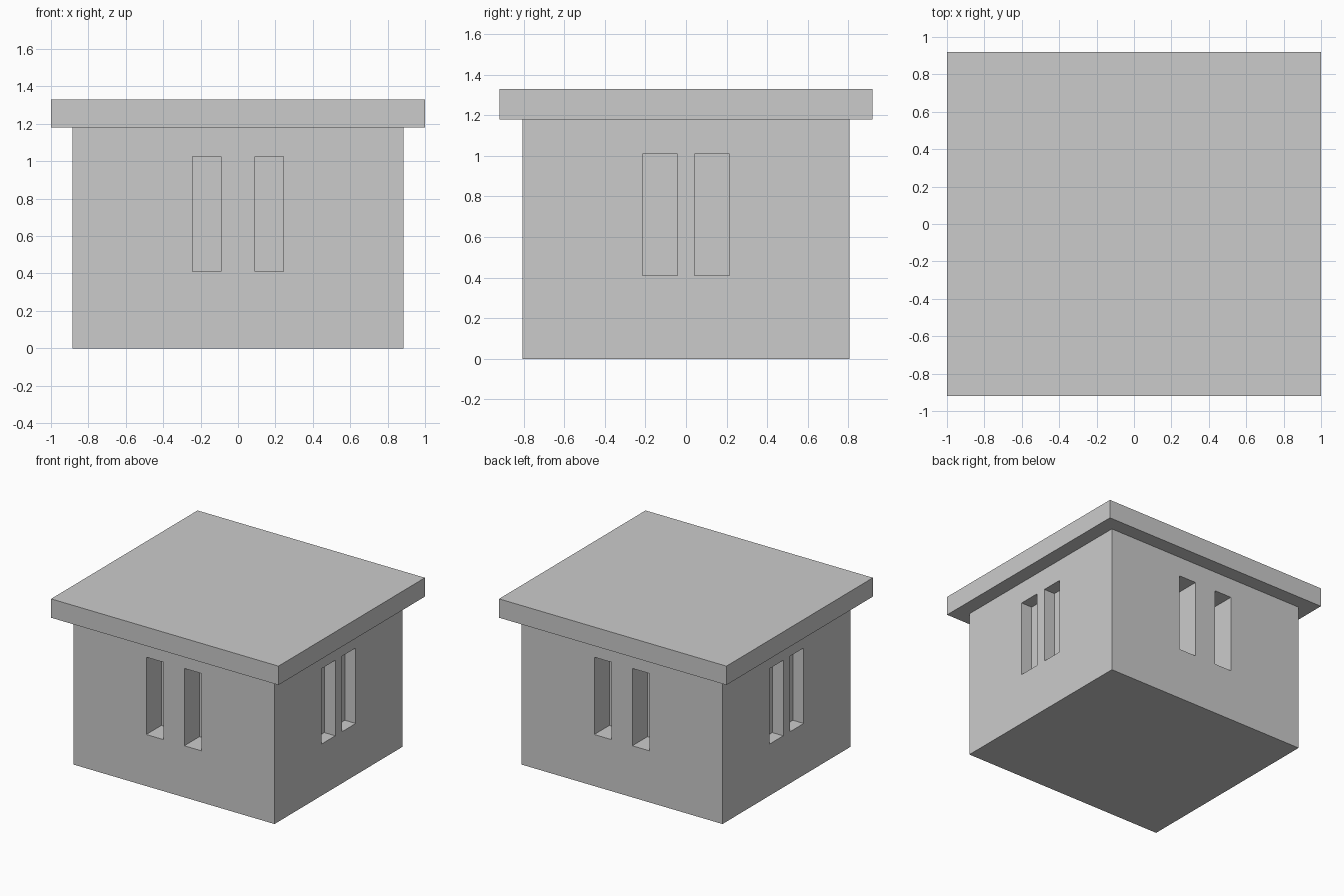
import bpy

if "Cube" in bpy.data.objects:
    bpy.data.objects.remove(bpy.data.objects["Cube"])


def box(name, lo, hi):
    """Axis-aligned box between two corners."""
    bpy.ops.mesh.primitive_cube_add(size=1, location=[(a + b) / 2 for a, b in zip(lo, hi)])
    ob = bpy.context.object
    ob.name = name
    ob.scale = [b - a for a, b in zip(lo, hi)]
    bpy.ops.object.transform_apply(location=True, rotation=True, scale=True)
    return ob


BODY_X, BODY_Y, BODY_H = 0.885, 0.805, 1.18
ROOF_X, ROOF_Y, ROOF_TOP = 1.0, 0.92, 1.33

# Main block and overhanging flat roof slab
walls = box("walls", (-BODY_X, -BODY_Y, 0), (BODY_X, BODY_Y, BODY_H))
box("roof_slab", (-ROOF_X, -ROOF_Y, BODY_H), (ROOF_X, ROOF_Y, ROOF_TOP))

# Recessed window slots: a pair on each of the four walls
cutters = []
for side in (-1, 1):
    for c in (-1, 1):
        y = sorted((side * (BODY_Y - 0.19), side * (BODY_Y + 0.1)))
        x = sorted((c * 0.092, c * 0.243))
        cutters.append(box("front_back_slot_cutter", (x[0], y[0], 0.41), (x[1], y[1], 1.025)))
        x = sorted((side * (BODY_X - 0.096), side * (BODY_X + 0.1)))
        y = sorted((c * 0.042, c * 0.215))
        cutters.append(box("side_slot_cutter", (x[0], y[0], 0.41), (x[1], y[1], 1.01)))

# Cut the slots, then remove the cutters
bpy.ops.object.select_all(action='DESELECT')
bpy.context.view_layer.objects.active = walls
walls.select_set(True)
for cutter in cutters:
    cutter.hide_render = True
    mod = walls.modifiers.new("slot", 'BOOLEAN')
    mod.operation = 'DIFFERENCE'
    mod.solver = 'EXACT'
    mod.object = cutter
    bpy.ops.object.modifier_apply(modifier=mod.name)
for cutter in cutters:
    bpy.data.objects.remove(cutter, do_unlink=True)
